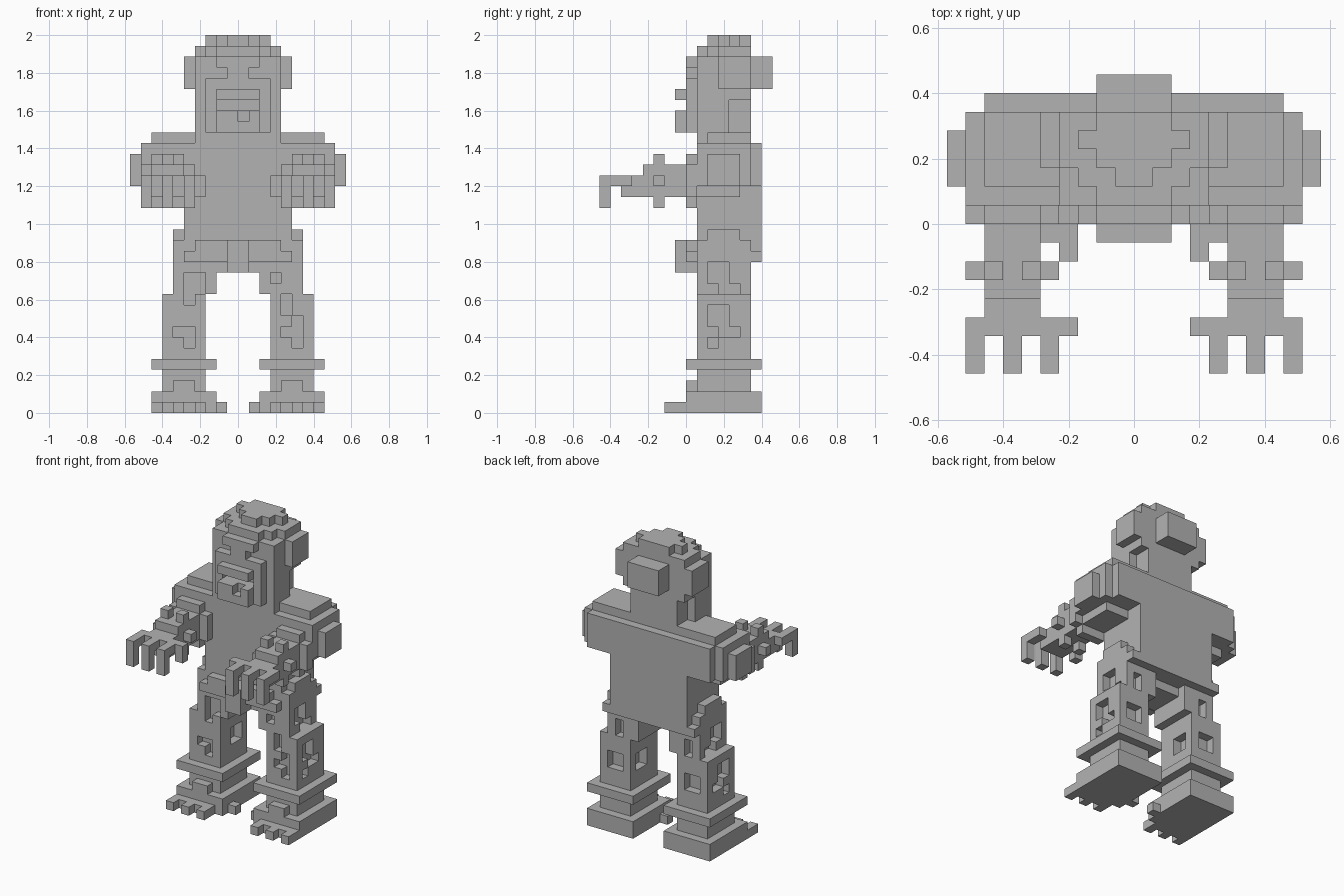
import bpy
import bmesh
from itertools import product
from mathutils import Vector

cube = bpy.data.objects.get("Cube")
if cube:
    bpy.data.objects.remove(cube, do_unlink=True)

UNIT = 2 / 35  # edge of one block

grey = bpy.data.materials.new("plain grey")
grey.use_nodes = True
grey.diffuse_color = (0.45, 0.45, 0.45, 1)
grey.node_tree.nodes["Principled BSDF"].inputs["Base Color"].default_value = grey.diffuse_color


def box(x0, x1, y0, y1, z0, z1):
    """Block cells filling a range along each axis."""
    return set(product(range(x0, x1), range(y0, y1), range(z0, z1)))


def flip(cells):
    """The same cells on the other side of x = 0."""
    return {(-1 - x, y, z) for x, y, z in cells}


def both(cells):
    return cells | flip(cells)


def build(name, cells):
    """Skin the outside of a set of cells and merge the flat faces."""
    bm = bmesh.new()
    for cell in cells:
        centre = Vector(cell) + Vector((0.5, 0.5, 0.5))
        for axis, sign in product(range(3), (-1, 1)):
            n = Vector((0, 0, 0))
            n[axis] = sign
            if tuple(int(c) for c in Vector(cell) + n) in cells:
                continue
            u = Vector((0, 0, 0))
            u[(axis + 1) % 3] = 0.5
            v = n.cross(u)
            mid = centre + n / 2
            corners = (mid - u - v, mid + u - v, mid + u + v, mid - u + v)
            bm.faces.new([bm.verts.new(c * UNIT) for c in corners])
    bmesh.ops.remove_doubles(bm, verts=bm.verts, dist=UNIT / 100)
    bmesh.ops.dissolve_limit(bm, angle_limit=0.01, verts=bm.verts, edges=bm.edges)
    mesh = bpy.data.meshes.new(name)
    bm.to_mesh(mesh)
    bm.free()
    mesh.materials.append(grey)
    obj = bpy.data.objects.new(name, mesh)
    bpy.context.collection.objects.link(obj)


def pair(name, cells):
    build("left_" + name, cells)
    build("right_" + name, flip(cells))


# Head: skull with a stepped crown
skull = box(-4, 4, 1, 6, 29, 33) | box(-3, 3, 0, 1, 29, 33)
skull |= box(-4, 4, 3, 6, 33, 34) | box(-3, 3, 2, 3, 33, 34) | box(-2, 2, 1, 2, 33, 34)
skull |= box(-3, 3, 4, 5, 34, 35) | box(-2, 2, 3, 6, 34, 35) | box(-1, 1, 2, 3, 34, 35)
skull -= both(box(1, 3, 0, 1, 31, 32) | box(2, 3, 0, 1, 32, 33))  # eye sockets
build("skull", skull)
build("back_of_head", box(-2, 2, 6, 8, 30, 33))
pair("ear", box(4, 5, 3, 6, 30, 33))

# Face and neck
jaw = box(-4, 4, 1, 4, 26, 29) | box(-3, 3, 0, 1, 26, 29)
jaw |= box(-2, 2, -1, 0, 26, 28)
jaw -= box(0, 1, -1, 0, 27, 28) | box(-2, 2, 0, 1, 28, 29)
build("jaw", jaw)
build("nose", box(-2, 2, -1, 0, 29, 30))
build("neck", box(-3, 3, 2, 6, 25, 29))

# Torso with a broad upper back
torso = box(-5, 5, 1, 7, 14, 25) | box(-4, 4, 1, 6, 25, 26)
torso |= box(-8, 8, 6, 7, 21, 25)
build("torso", torso)

# Pelvis
pelvis = box(-6, 6, 1, 7, 14, 15) | box(-6, 6, 1, 6, 15, 16) | box(-6, 6, 2, 5, 16, 17)
pelvis |= box(-5, 5, 0, 1, 14, 15) | box(-4, 4, 0, 1, 15, 16) | box(-2, 2, 1, 5, 13, 14)
pelvis |= box(-1, 1, -1, 1, 13, 16)
build("pelvis", pelvis)

# Shoulders
shoulder = box(5, 9, 1, 6, 21, 25) | box(4, 8, 2, 6, 25, 26)
shoulder |= box(9, 10, 2, 5, 21, 24) | box(5, 8, 1, 5, 20, 21)
pair("shoulder", shoulder)

# Forearms reaching forward, with elbow and wrist cuffs
elbow = box(4, 9, 0, 1, 20, 23) | box(5, 8, 0, 1, 19, 24)
wrist = box(4, 9, -3, -2, 21, 22)
for x in (5, 7):
    wrist |= box(x, x + 1, -3, -2, 19, 24)
pair("forearm", box(5, 8, -4, 1, 20, 23) | elbow | wrist)

# Hands with three bent fingers and a thumb
hand = box(5, 8, -6, -4, 20, 22) | box(3, 9, -6, -5, 21, 22) | box(3, 4, -6, -5, 20, 22)
for x in (4, 6, 8):
    hand |= box(x, x + 1, -8, -6, 21, 22) | box(x, x + 1, -8, -7, 19, 22)
pair("hand", hand)


# Legs with an ankle cuff; each has its own worn holes
def leg(holes):
    cells = box(3, 7, 1, 6, 2, 11) | box(2, 6, 1, 6, 11, 14)
    cells |= box(2, 8, 0, 7, 4, 5)
    cells -= box(6, 7, 2, 4, 8, 10) | box(6, 7, 3, 5, 7, 8) | box(6, 7, 2, 3, 6, 7)
    cells -= box(5, 6, 2, 4, 12, 14) | box(5, 6, 3, 5, 11, 12)
    cells -= box(4, 6, 5, 6, 7, 9) | box(4, 5, 5, 6, 11, 13) | box(3, 4, 3, 5, 7, 9)
    return cells - holes


left_holes = box(3, 4, 1, 2, 12, 13) | box(4, 5, 1, 2, 9, 11) | box(5, 6, 1, 2, 8, 9)
left_holes |= box(4, 6, 1, 2, 7, 8) | box(5, 6, 1, 2, 6, 7)
right_holes = box(3, 5, 1, 2, 11, 13) | box(4, 5, 1, 2, 10, 11)
right_holes |= box(4, 6, 1, 2, 7, 8) | box(4, 5, 1, 2, 6, 7)
build("left_leg", leg(left_holes))
build("right_leg", flip(leg(right_holes)))

# Feet with three long toes and a side toe
foot = box(2, 8, 0, 7, 0, 2) | box(4, 6, 0, 1, 2, 3) | box(1, 2, 1, 2, 0, 1)
foot |= box(4, 8, -1, 0, 0, 1)
for x in (3, 5, 7):
    foot |= box(x, x + 1, -2, 0, 0, 1)
pair("foot", foot)
